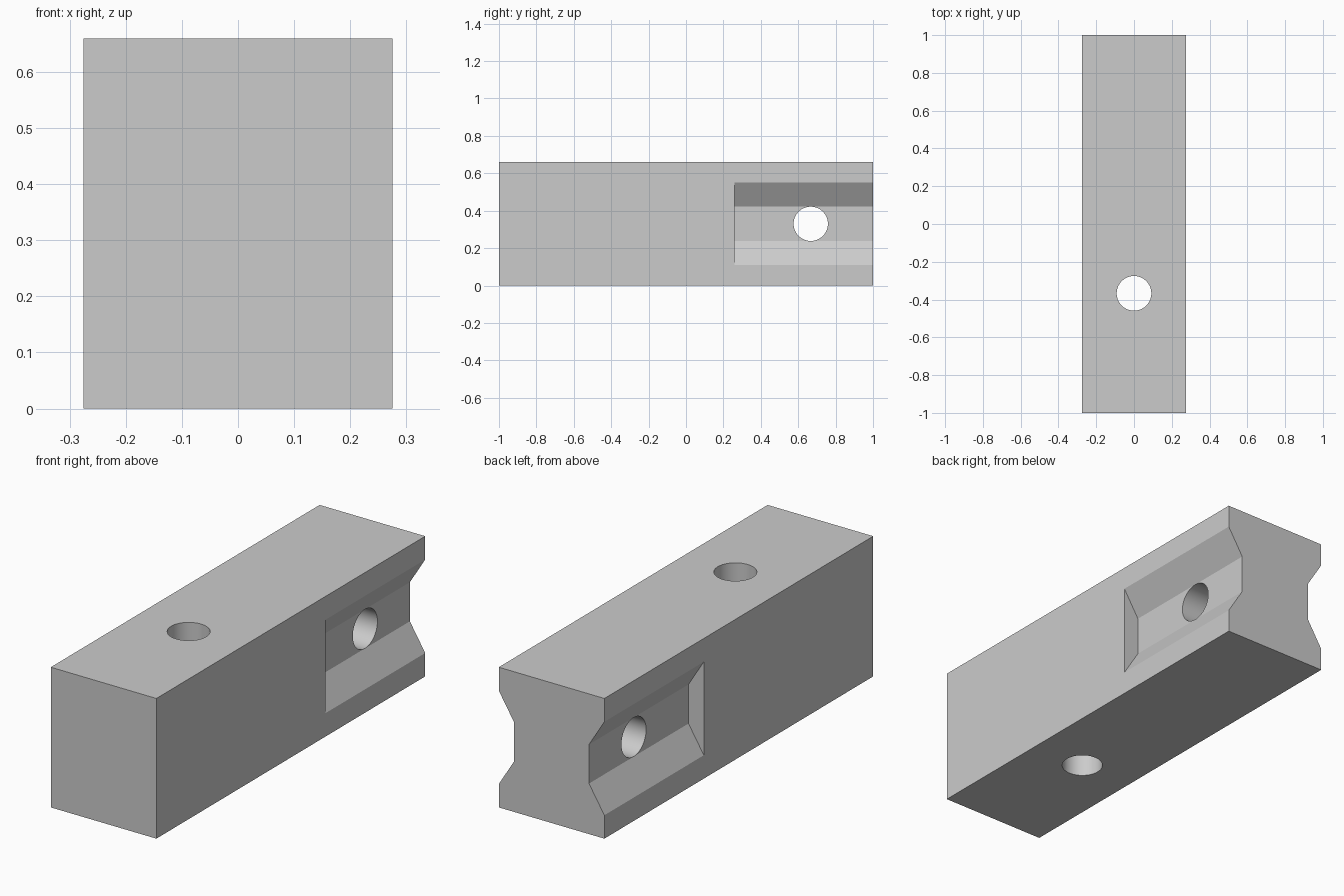
import bpy
import bmesh
import math

if "Cube" in bpy.data.objects:
    bpy.data.objects.remove(bpy.data.objects["Cube"], do_unlink=True)

WIDTH, LENGTH, HEIGHT = 0.55, 2.0, 0.66
HALF, MID = WIDTH / 2, HEIGHT / 2
HOLE_RADIUS = 0.0917
GROOVE_DEPTH, GROOVE_START = 0.08, 0.26
FLOOR_HALF, MOUTH_HALF = 0.092, 0.22

grey = bpy.data.materials.new("plain grey")
grey.use_nodes = True
colour = (0.6, 0.6, 0.6, 1)
grey.diffuse_color = colour
grey.node_tree.nodes["Principled BSDF"].inputs["Base Color"].default_value = colour


def prism(name, profile, y0, y1):
    """Extrude an x-z profile along y."""
    bm = bmesh.new()
    face = bm.faces.new([bm.verts.new((x, y0, z)) for x, z in profile])
    new = bmesh.ops.extrude_face_region(bm, geom=[face])["geom"]
    moved = [v for v in new if isinstance(v, bmesh.types.BMVert)]
    bmesh.ops.translate(bm, verts=moved, vec=(0, y1 - y0, 0))
    bmesh.ops.recalc_face_normals(bm, faces=bm.faces)
    mesh = bpy.data.meshes.new(name)
    bm.to_mesh(mesh)
    bm.free()
    mesh.materials.append(grey)
    obj = bpy.data.objects.new(name, mesh)
    bpy.context.collection.objects.link(obj)
    return obj


def drill(name, location, rotation):
    bpy.ops.mesh.primitive_cylinder_add(vertices=64, radius=HOLE_RADIUS, depth=1.5,
                                        location=location, rotation=rotation)
    obj = bpy.context.object
    obj.name = name
    obj.data.materials.append(grey)
    return obj


# Rectangular bar
bar = prism("bar", [(-HALF, 0), (HALF, 0), (HALF, HEIGHT), (-HALF, HEIGHT)],
            -LENGTH / 2, LENGTH / 2)

# Sloped grooves on both sides, open at the back end
cutters = []
for side, label in ((1, "left"), (-1, "right")):
    half_profile = [(HALF - GROOVE_DEPTH, FLOOR_HALF), (HALF, MOUTH_HALF),
                    (HALF + 0.1, MOUTH_HALF)]
    upper = [(side * x, MID + h) for x, h in half_profile]
    lower = [(side * x, MID - h) for x, h in reversed(half_profile)]
    cutters.append(prism(label + "_groove_cutter", upper + lower, GROOVE_START, 1.2))

# Cross hole through the grooves and vertical hole near the front
cutters.append(drill("cross_hole_cutter", (0, 0.667, MID), (0, math.pi / 2, 0)))
cutters.append(drill("vertical_hole_cutter", (0, -0.367, MID), (0, 0, 0)))

bpy.ops.object.select_all(action="DESELECT")
bar.select_set(True)
bpy.context.view_layer.objects.active = bar
for cutter in cutters:
    cutter.hide_render = True
    cut = bar.modifiers.new(cutter.name, "BOOLEAN")
    cut.operation = "DIFFERENCE"
    cut.solver = "EXACT"
    cut.object = cutter
    bpy.ops.object.modifier_apply(modifier=cut.name)
    bpy.data.objects.remove(cutter, do_unlink=True)

# Smooth bores, crisp block edges
bpy.ops.object.shade_smooth_by_angle(angle=math.radians(25))
